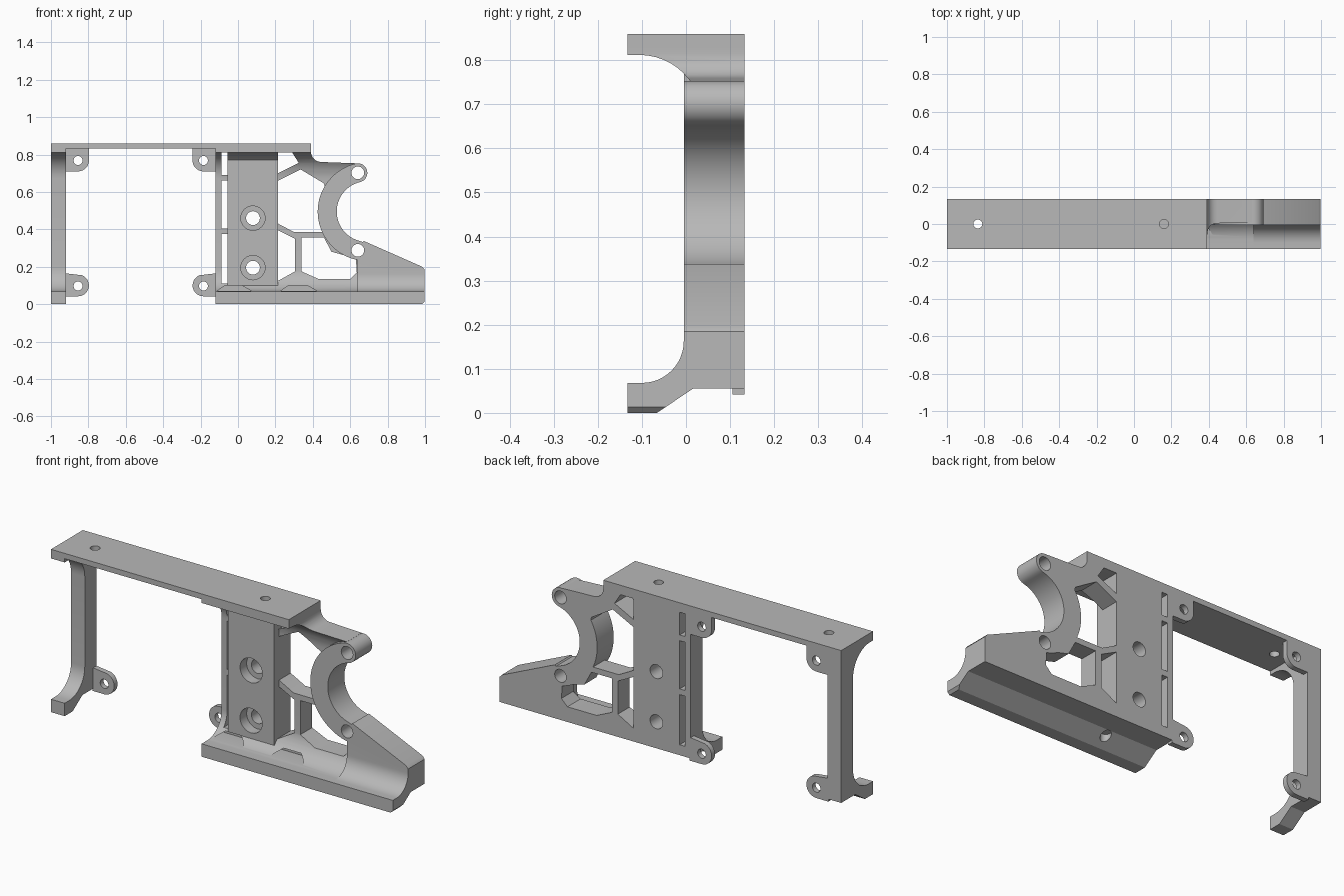
import bpy, bmesh, math
from mathutils import Vector

if "Cube" in bpy.data.objects:
    bpy.data.objects.remove(bpy.data.objects["Cube"])

grey = bpy.data.materials.new("plain grey")
grey.diffuse_color = (0.48, 0.48, 0.48, 1)
grey.use_nodes = True
grey.node_tree.nodes["Principled BSDF"].inputs["Base Color"].default_value = grey.diffuse_color
BACK = 0.133


def arc(cx, cy, r, a0, a1, n=12):
    """Points on an arc, angles in degrees."""
    angles = [math.radians(a0 + (a1 - a0) * i / n) for i in range(n + 1)]
    return [(cx + r * math.cos(a), cy + r * math.sin(a)) for a in angles]


def prism(name, pts, axis, lo, hi):
    """Extrude a 2D outline along an axis (x: pts are yz, y: xz, z: xy)."""
    def place(p, d):
        return {"x": (d, p[0], p[1]), "y": (p[0], d, p[1]), "z": (p[0], p[1], d)}[axis]
    bm = bmesh.new()
    face = bm.faces.new([bm.verts.new(place(p, lo)) for p in pts])
    ext = bmesh.ops.extrude_face_region(bm, geom=[face])
    move = Vector(place((0, 0), hi - lo))
    bmesh.ops.translate(bm, vec=move, verts=[v for v in ext["geom"] if isinstance(v, bmesh.types.BMVert)])
    bmesh.ops.recalc_face_normals(bm, faces=bm.faces[:])
    mesh = bpy.data.meshes.new(name)
    bm.to_mesh(mesh)
    bm.free()
    mesh.materials.append(grey)
    obj = bpy.data.objects.new(name, mesh)
    bpy.context.collection.objects.link(obj)
    return obj


def combine(obj, tool, op="DIFFERENCE"):
    """Apply a boolean and delete the tool."""
    mod = obj.modifiers.new("bool", "BOOLEAN")
    mod.operation, mod.object, mod.solver = op, tool, "EXACT"
    bpy.context.view_layer.update()
    dg = bpy.context.evaluated_depsgraph_get()
    mesh = bpy.data.meshes.new_from_object(obj.evaluated_get(dg))
    obj.modifiers.clear()
    obj.data = mesh
    bpy.data.objects.remove(tool)


def drill(obj, c, r, axis="y", lo=-0.3, hi=0.3):
    combine(obj, prism("cutter", arc(c[0], c[1], r, 0, 345, 23), axis, lo, hi))


def section(front, r_low):
    """C-shaped side section (yz): top fillet, wall, foot lip."""
    r_top = 0.14
    return ([(BACK, 0.832), (-BACK, 0.832), (-BACK, 0.812)]
            + arc(front - r_top, 0.812 - r_top, r_top, 90, 0)
            + arc(front - r_low, 0.068 + r_low, r_low, 0, -90)
            + [(-BACK, 0.068), (-BACK, 0), (-0.066, 0), (0.016, 0.055), (BACK, 0.055)])


# Top plate with two screw holes
plate = prism("top_plate", [(-BACK, 0.832), (BACK, 0.832), (BACK, 0.86), (-BACK, 0.86)], "x", -1, 0.39)
for x in (-0.835, 0.16):
    drill(plate, (x, 0), 0.024, "z", 0.7, 1)

# Left post
post = prism("left_post", section(0.035, 0.13), "x", -1, -0.92)
drill(post, (-0.835, 0), 0.024, "z", 0.7, 1)

# Main web: side section trimmed to the front outline, then opened into cells
web = prism("main_web", section(0.035, 0.12), "x", -0.2, 1.1)
outline = ([(-0.12, -0.1), (0.64, -0.1), (0.64, 0.3), (0.5, 0.33), (0.46, 0.495), (0.5, 0.65),
            (0.6, 0.70), (0.63, 0.753)]
           + arc(0.445, 0.815, 0.055, 270, 180, 6) + [(0.39, 0.9), (-0.12, 0.9)])
combine(web, prism("cutter", outline, "y", -0.3, 0.3), "INTERSECT")
cells = [
    [(0.215, 0.70), (0.215, 0.81), (0.29, 0.81), (0.325, 0.755)],
    [(0.215, 0.66), (0.335, 0.72), (0.46, 0.645), (0.485, 0.5), (0.46, 0.385), (0.30, 0.385), (0.215, 0.43)],
    [(0.215, 0.395), (0.305, 0.35), (0.305, 0.175), (0.215, 0.125)],
    [(0.34, 0.355), (0.46, 0.355), (0.5, 0.28), (0.63, 0.245), (0.635, 0.17), (0.6, 0.135),
     (0.43, 0.135), (0.34, 0.175)],
]
for lo, hi in ((0.11, 0.375), (0.405, 0.66), (0.69, 0.81)):
    cells.append([(-0.088, lo), (-0.056, lo), (-0.056, hi), (-0.088, hi)])
for cell in cells:
    combine(web, prism("cutter", cell, "y", -0.3, 0.3))
# Shallow pockets between the ribs on the lower fillet
for a, b in ((-0.11, 0.07), (0.23, 0.42)):
    pocket = [(a, 0.071), (b, 0.071), (b - 0.05, 0.1), (a + 0.04, 0.1)]
    combine(web, prism("cutter", pocket, "y", -0.125, 0.03))
drill(web, (0.16, -0.01), 0.026, "z", -0.1, 0.06)

# Screw column standing proud of the web
column = prism("screw_column", [(-0.055, 0.10), (0.215, 0.10), (0.215, 0.80), (-0.055, 0.80)], "y", -0.005, 0.04)
for z in (0.195, 0.46):
    drill(web, (0.08, z), 0.037)
    drill(web, (0.08, z), 0.065, "y", -0.3, 0.05)
    drill(column, (0.08, z), 0.065)

# Curved cradle with rounded ends and a hole in each
cx, cz, r, w, a0, a1 = 0.69, 0.495, 0.213, 0.051, 103.4, 256.6
ends = [arc(cx, cz, r, a, a, 1)[0] for a in (a0, a1)]
ring = (arc(cx, cz, r + w, a0, a1, 32) + arc(*ends[1], w, a1, a1 + 180, 14)[1:-1]
        + arc(cx, cz, r - w, a1, a0, 32) + arc(*ends[0], w, a0 + 180, a0 + 360, 14)[1:-1])
cradle = prism("curved_cradle", ring, "y", -0.005, BACK)
for e in ends:
    drill(cradle, e, 0.034)
    drill(web, e, 0.034)

# Sloping end block
block = prism("end_block", section(-0.005, 0.095), "x", 0.5, 1.1)
slope = [(0.64, -0.1), (0.985, -0.1), (0.985, 0.0), (0.998, 0.013), (0.998, 0.185), (0.985, 0.2),
         (0.672, 0.338), (0.64, 0.30)]
combine(block, prism("cutter", slope, "y", -0.3, 0.3), "INTERSECT")
drill(block, ends[1], 0.034)

# Four mounting lugs, mirrored between the post and the web
upper = [(-0.925, 0.832), (-0.797, 0.832)] + arc(-0.855, 0.768, 0.058, 0, -90) + [(-0.925, 0.71)]
lower = [(-0.925, 0.042)] + arc(-0.855, 0.1, 0.058, -90, 70) + [(-0.925, 0.165)]
for label, pts, z in (("upper", upper, 0.768), ("lower", lower, 0.097)):
    for side in ("left", "right"):
        flip = side == "right"
        shape = [(-1.04 - x, y) if flip else (x, y) for x, y in pts]
        lug = prism(f"{label}_{side}_lug", shape, "y", 0.105, BACK)
        drill(lug, (-0.185 if flip else -0.855, z), 0.024)

# Smooth curves, keep hard edges
bpy.ops.object.select_all(action="SELECT")
bpy.context.view_layer.objects.active = plate
bpy.ops.object.shade_smooth_by_angle(angle=math.radians(30))
